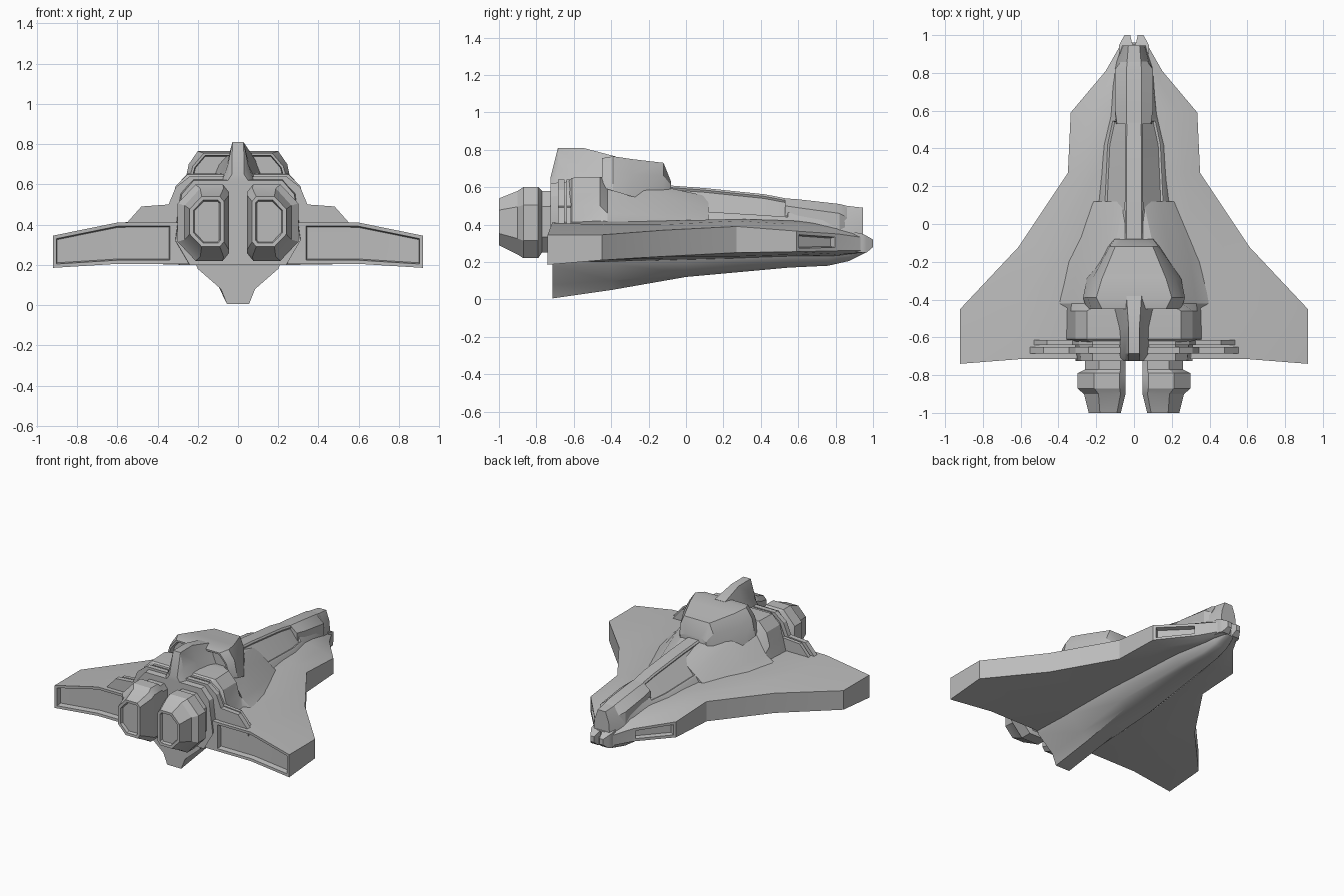
import bpy
import bmesh
from math import radians

cube = bpy.data.objects.get("Cube")
if cube:
    bpy.data.objects.remove(cube, do_unlink=True)

grey = bpy.data.materials.new("hull_grey")
grey.use_nodes = True
grey.diffuse_color = (0.5, 0.5, 0.5, 1)
grey.node_tree.nodes["Principled BSDF"].inputs["Base Color"].default_value = (0.5, 0.5, 0.5, 1)


def finish(name, bm):
    """Turn a bmesh into a smooth shaded object with sharp creases."""
    bmesh.ops.recalc_face_normals(bm, faces=bm.faces)
    mesh = bpy.data.meshes.new(name)
    bm.to_mesh(mesh)
    bm.free()
    mesh.materials.append(grey)
    obj = bpy.data.objects.new(name, mesh)
    bpy.context.collection.objects.link(obj)
    bpy.ops.object.select_all(action='DESELECT')
    obj.select_set(True)
    bpy.context.view_layer.objects.active = obj
    bpy.ops.object.shade_smooth_by_angle(angle=radians(28))
    return obj


def skin(rings, strip_caps=False):
    """Join (y, [(x, z), ...]) rings into a closed body."""
    bm = bmesh.new()
    loops = [[bm.verts.new((x, y, z)) for x, z in pts] for y, pts in rings]
    count = len(loops[0])
    for a, b in zip(loops, loops[1:]):
        for i in range(count):
            j = (i + 1) % count
            bm.faces.new((a[i], a[j], b[j], b[i]))
    for cap in (loops[0], loops[-1]):
        if strip_caps:
            # Quads from the upper row to the lower row, on each side
            half = count // 2
            left, right = cap[:half], cap[half:][::-1]
            for row in (left, right):
                for i in range(half // 2 - 1):
                    bm.faces.new((row[i], row[i + 1], row[half - 2 - i], row[half - 1 - i]))
            bm.faces.new((left[0], left[-1], right[-1], right[0]))
        else:
            bm.faces.new(cap)
    bmesh.ops.recalc_face_normals(bm, faces=bm.faces)
    bm.normal_update()
    return bm


def symmetric(stations):
    """Mirror half sections, listed from the top down, across the centre."""
    return [(y, half + [(-x, z) for x, z in reversed(half)]) for y, half in stations]


def recess(bm, rule, border, depth):
    """Sink the faces picked by a rule on centre and normal."""
    faces = [f for f in bm.faces if rule(f.calc_center_median(), f.normal)]
    bmesh.ops.inset_region(bm, faces=faces, thickness=border, depth=-0.001,
                           use_even_offset=True, use_boundary=True)
    bmesh.ops.inset_region(bm, faces=faces, thickness=border / 3, depth=-depth,
                           use_even_offset=True, use_boundary=True)


# Wing and lower hull: root, middle and edge, above then below
wing = skin(symmetric([
    (-.715, [(.32, .41), (.6, .41), (.92, .345), (.92, .185), (.6, .205), (.32, .205)]),
    (-.45, [(.36, .42), (.59, .4), (.92, .345), (.92, .21), (.59, .21), (.28, .2)]),
    (-.12, [(.32, .42), (.47, .4), (.61, .37), (.61, .23), (.45, .22), (.2, .21)]),
    (.27, [(.2, .43), (.27, .42), (.35, .39), (.35, .25), (.25, .23), (.15, .22)]),
    (.59, [(.13, .42), (.23, .4), (.335, .365), (.335, .255), (.23, .24), (.1, .23)]),
    (.81, [(.08, .39), (.11, .37), (.15, .35), (.15, .26), (.11, .24), (.06, .23)]),
    (.95, [(.03, .35), (.05, .34), (.07, .33), (.07, .26), (.05, .25), (.03, .25)]),
]), strip_caps=True)
for v in wing.verts:
    if v.co.y < -.7 and abs(v.co.x) > .9:
        v.co.y = -.74
wing.normal_update()
recess(wing, lambda c, n: c.y < -.7 and abs(c.x) > .3, .018, .035)
recess(wing, lambda c, n: .6 < c.y < .8 and abs(n.x) > .5 and abs(n.z) < .4, .018, .03)
finish("wing_hull", wing)

# Keel under the hull
finish("keel", skin(symmetric([
    (-.715, [(.22, .23), (.2, .18), (.085, .08), (.055, .005)]),
    (-.4, [(.22, .24), (.2, .19), (.1, .1), (.055, .05)]),
    (0, [(.2, .25), (.18, .2), (.12, .14), (.06, .12)]),
    (.55, [(.15, .28), (.13, .23), (.08, .18), (.05, .17)]),
    (.76, [(.11, .3), (.1, .24), (.06, .19), (.04, .18)]),
    (.87, [(.08, .3), (.07, .25), (.05, .215), (.03, .205)]),
    (.96, [(.05, .31), (.05, .28), (.03, .255), (.02, .25)]),
])))

# Forward fuselage with sunken canopy panels
fuselage = skin(symmetric([
    (-.1, [(.04, .61), (.13, .53), (.2, .38)]),
    (.1, [(.04, .595), (.165, .46), (.21, .39)]),
    (.42, [(.04, .562), (.15, .44), (.18, .38)]),
    (.56, [(.035, .535), (.12, .43), (.15, .36)]),
    (.82, [(.04, .505), (.09, .42), (.11, .32)]),
    (.945, [(.03, .49), (.055, .42), (.065, .3)]),
]))
recess(fuselage, lambda c, n: -.05 < c.y < .5 and .05 < abs(c.x) < .12 and n.z > .4, .014, .012)
finish("canopy_fuselage", fuselage)

# Raised nose spine
finish("nose_spine", skin(symmetric([
    (.53, [(.04, .54), (.09, .5), (.1, .4)]),
    (.6, [(.04, .535), (.1, .49), (.1, .38)]),
    (.82, [(.04, .51), (.1, .46), (.1, .36)]),
    (.86, [(.035, .5), (.07, .44), (.08, .36)]),
])))

# Upper body and engine shoulders
finish("upper_body", skin(symmetric([
    (.12, [(.05, .55), (.14, .48), (.22, .42), (.25, .38)]),
    (-.2, [(.12, .62), (.2, .58), (.3, .45), (.4, .38)]),
    (-.42, [(.18, .65), (.25, .59), (.33, .46), (.42, .4)]),
    (-.46, [(.25, .655), (.31, .59), (.335, .5), (.36, .4)]),
    (-.61, [(.25, .65), (.31, .59), (.335, .5), (.36, .4)]),
    (-.63, [(.22, .63), (.29, .56), (.31, .45), (.31, .3)]),
    (-.725, [(.22, .62), (.28, .55), (.31, .32), (.24, .2)]),
])))

# Stepped vents across the rear deck
for name, front, back, grow in (("vent_step_front", -.615, -.64, -.02),
                                ("vent_step_rear", -.65, -.685, 0)):
    vent = skin(symmetric([
        (y, [(.24 + grow, .64), (.31 + grow, .585), (.345 + grow, .5),
             (.48 + grow, .49), (.56 + grow, .4), (.56 + grow, .36)])
        for y in (front, back)]))
    finish(name, vent)

# Hood behind the canopy, hollow at the back
hood = skin(symmetric([
    (-.08, [(.06, .63), (.1, .61), (.11, .52)]),
    (-.12, [(.1, .73), (.13, .66), (.14, .53)]),
    (-.29, [(.17, .75), (.22, .67), (.25, .55)]),
    (-.39, [(.2, .765), (.245, .7), (.27, .58)]),
    (-.45, [(.17, .755), (.225, .69), (.25, .6)]),
]))
recess(hood, lambda c, n: n.y < -.9, .012, .04)
finish("hood", hood)

# Tail fin ridge
finish("tail_fin", skin(symmetric([
    (-.725, [(.03, .65), (.05, .62), (.08, .58)]),
    (-.685, [(.028, .81), (.05, .7), (.085, .6)]),
    (-.55, [(.028, .81), (.055, .7), (.1, .6)]),
    (-.38, [(.04, .765), (.1, .7), (.14, .6)]),
])))

# Engines: flat inner side, bevelled outer side; nose prongs share the mirroring
outline = [(0, .1), (0, .9), (.12, 1), (.65, 1), (1, .75), (1, .25), (.65, 0), (.12, 0)]
square = [(0, 0), (0, 1), (1, 1), (1, 0)]


def tube(shape, side, sizes):
    """Fit a unit outline into a box (x0, x1, z0, z1) at each y."""
    return skin([(y, [(side * (x0 + u * (x1 - x0)), z0 + v * (z1 - z0)) for u, v in shape])
                 for y, x0, x1, z0, z1 in sizes])


for side, label in ((1, "left"), (-1, "right")):
    engine = tube(outline, side, [
        (-.6, .045, .26, .25, .58), (-.77, .045, .26, .25, .58),
        (-.79, .045, .3, .22, .6), (-.87, .045, .3, .22, .6),
        (-.9, .045, .265, .24, .58), (-1, .07, .24, .29, .54)])
    recess(engine, lambda c, n: n.y < -.9 and c.y < -.95, .018, .02)
    finish(label + "_engine", engine)
    finish(label + "_nose_prong", tube(square, side, [
        (.9, 0, .08, .25, .36), (.945, .005, .08, .25, .35),
        (.965, .012, .07, .25, .34), (1, .02, .05, .28, .32)]))
